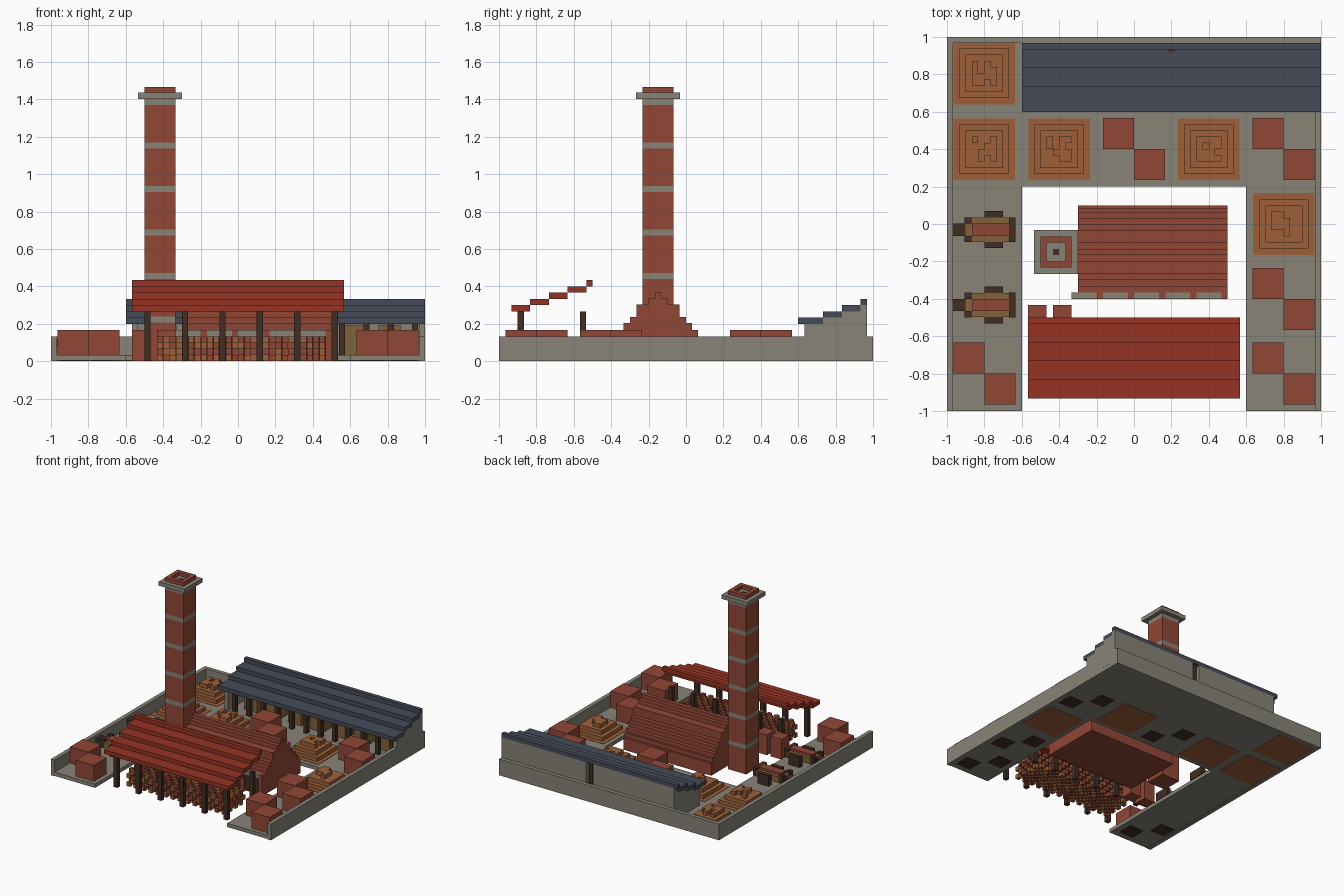
import bpy, bmesh, random

if "Cube" in bpy.data.objects:
    bpy.data.objects.remove(bpy.data.objects["Cube"])

random.seed(4)


def colour(name, r, g, b):
    m = bpy.data.materials.new(name)
    m.diffuse_color = [(c / 255 / 12.92 if c < 10 else ((c / 255 + 0.055) / 1.055) ** 2.4)
                       for c in (r, g, b)] + [1]
    m.use_nodes = True
    m.node_tree.nodes["Principled BSDF"].inputs["Base Color"].default_value = m.diffuse_color
    return m


STONE = colour("grey stone", 136, 131, 119)
BRICK = colour("fired brick", 145, 71, 55)
TILE = colour("red roof tile", 150, 52, 36)
SLATE = colour("blue slate", 70, 75, 89)
CLAY = colour("orange clay", 157, 96, 58)
DARK = colour("dark timber", 64, 46, 36)
WOOD = colour("tan wood", 130, 98, 58)


def boxes(name, mat, items):
    """One object made of boxes given as (x0, x1, y0, y1, z0, z1)."""
    bm = bmesh.new()
    for x0, x1, y0, y1, z0, z1 in items:
        v = [bm.verts.new((x, y, z)) for z in (z0, z1)
             for x, y in ((x0, y0), (x1, y0), (x1, y1), (x0, y1))]
        for f in ((3, 2, 1, 0), (4, 5, 6, 7), (0, 1, 5, 4), (1, 2, 6, 5), (2, 3, 7, 6), (3, 0, 4, 7)):
            bm.faces.new([v[i] for i in f])
    me = bpy.data.meshes.new(name)
    bm.to_mesh(me)
    bm.free()
    me.materials.append(mat)
    ob = bpy.data.objects.new(name, me)
    bpy.context.collection.objects.link(ob)
    return ob


def square(cx, cy, h, z0, z1):
    return (cx - h, cx + h, cy - h, cy + h, z0, z1)


U = 1 / 30  # brick module

# U-shaped yard and its outer wall
boxes("yard_ground", STONE, [(-1, -.6, -1, 1, .003, U), (.6, 1, -1, 1, .003, U),
                             (-.6, .6, .2, 1, .003, U)])
boxes("yard_wall", STONE, [(-1, -.967, -1, 1, 0, .133), (.967, 1, -1, 1, 0, .133),
                           (-.967, .967, .967, 1, 0, .133)])

# diagonal pairs of brick pallets
pallets, feet = [], []
for cx, cy in ((-.8, -.8), (.8, -.8), (.8, -.4), (.8, .4), (0, .4)):
    for dx, dy in ((-.083, .083), (.083, -.083)):
        pallets.append(square(cx + dx, cy + dy, .083, U, .166))
        feet.append(square(cx + dx, cy + dy, .065, 0, U))
boxes("brick_pallets", BRICK, pallets)
boxes("pallet_feet", DARK, feet)

# stepped clay heaps with lumpy tops
heaps = []
for cx, cy in ((-.8, .805), (-.8, .4), (-.4, .4), (.4, .4), (.8, 0)):
    heaps += [square(cx, cy, .165, 0, .036), square(cx, cy, .132, .036, .067),
              square(cx, cy, .1, .067, .1)]
    for i in range(4):
        for j in range(4):
            if random.random() < .65:
                heaps.append(square(cx + (i - 1.5) * U, cy + (j - 1.5) * U, U / 2, .1, .133))
boxes("clay_heaps", CLAY, heaps)

# kiln with stepped vault
kiln, z = [], 0
for h, top in ((.233, .133), (.215, .166), (.183, .203), (.15, .237), (.115, .303),
               (.05, .337), (.017, .37)):
    kiln.append((-.3, .5, -.15 - h, -.15 + h, z, top))
    z = top
kiln.append((-.3, .5, .083, .1, 0, .1))
boxes("kiln", BRICK, kiln)
sills, piers, mouths = [], [], []
for i in range(5):
    x = -.333 + i * .1667
    sills.append((x, x + .133, -.4, -.366, .133, .166))
    piers.append((x + .133, x + .1667, -.4, -.366, 0, .166))
    mouths.append((max(x, -.3), x + .133, -.388, -.383, 0, .133))
boxes("stoke_lintels", STONE, sills)
boxes("stoke_piers", BRICK, piers)
boxes("stoke_mouths", DARK, mouths)

# chimney: brick shaft, flush bands, projecting cap and hollow top
CX, CY = -.417, -.15
shaft, bands, z = [], [], 0
for i in range(6):
    b = .206 + i * .2325
    shaft.append(square(CX, CY, .083, z, b))
    bands.append(square(CX, CY, .083, b, b + .034))
    z = b + .034
boxes("chimney_shaft", BRICK, shaft)
boxes("chimney_bands", STONE, bands + [square(CX, CY, .117, z, z + U), square(CX, CY, .05, z + U, z + .036)])
rim = []
for s in (-1, 1):
    xa, xb = sorted((CX + s * .083, CX + s * .05))
    ya, yb = sorted((CY + s * .083, CY + s * .05))
    rim += [(xa, xb, CY - .083, CY + .083, z + U, 1.467), (CX - .05, CX + .05, ya, yb, z + U, 1.467)]
boxes("chimney_rim", BRICK, rim)
boxes("chimney_flue", DARK, [square(CX, CY, .015, z + .036, z + .04)])

# red-roofed drying shed
boxes("drying_shed_roof", TILE, [
    (-.567, .567, -.933 + i * .1, -.833 + i * .1 if i < 4 else -.5, .267 + i * U, .3 + i * U)
    for i in range(5)])
boxes("drying_shed_posts", DARK, [(x, x + U, y, y + U, 0, .267)
                                  for x in [-.5 + .2 * i for i in range(6)] for y in (-.9, -.567)])

# drying bricks in an open chequer
stacks = {0: [], 1: []}
for i in range(27):
    for j in range(8):
        for k in range(4):
            if (i + j + k) % 2 == 0:
                x, y = -.433 + i * U, -.833 + j * U
                stacks[int(random.random() < .4)].append(
                    (x + .001, x + U - .001, y + .001, y + U - .001, k * U, (k + 1) * U))
boxes("drying_bricks_red", BRICK, stacks[0])
boxes("drying_bricks_orange", CLAY, stacks[1])
boxes("loading_stacks", BRICK, [(-.567, -.467, -.533, -.433, 0, .166),
                                (-.433, -.333, -.533, -.433, 0, .166)])

# hand carts
for n, cy in enumerate((-.03, -.433)):
    boxes(f"cart_bed_{n}", WOOD, [(-.9, -.667, cy - .065, cy + .065, .067, .115)])
    boxes(f"cart_load_{n}", BRICK, [(-.867, -.667, cy - U, cy + U, .115, .133)])
    wheels = [(-.8, -.7, cy + s - .017, cy + s + .017, .02, .12) for s in (-.082, .082)]
    boxes(f"cart_frame_{n}", DARK, wheels + [
        (-.967, -.9, cy - U, cy + U, .08, .11),
        (-.905, -.868, cy - .066, cy - U, .066, .133), (-.905, -.868, cy + U, cy + .066, .066, .133),
        (-.667, -.633, cy - .066, cy + .066, .066, .133)])

# slate-roofed store along the back
edges = (.6, .733, .833, .933, .967)
boxes("store_roof", SLATE, [(-.6, 1, edges[i], edges[i + 1], .2 + i * U, .233 + i * U)
                            for i in range(4)])
walls = [(-.567, .17, .933, .967, U, .3), (.23, 1, .933, .967, U, .3)]
for x in (-.567, .967):
    for y0, y1, top in ((.633, .733, .2), (.733, .833, .233), (.833, .933, .267)):
        walls.append((x, x + U, y0, y1, U, top))
boxes("store_walls", STONE, walls)
boxes("store_gap_post", DARK, [(.183, .217, .92, .95, U, .3)])
boxes("store_posts", DARK, [(-.5 + i * .13, -.467 + i * .13, .633, .667, U, .2) for i in range(12)])
boxes("store_timber", WOOD, [(-.45 + i * .2, -.33 + i * .2, .72, .88, U, .19) for i in range(7)])
